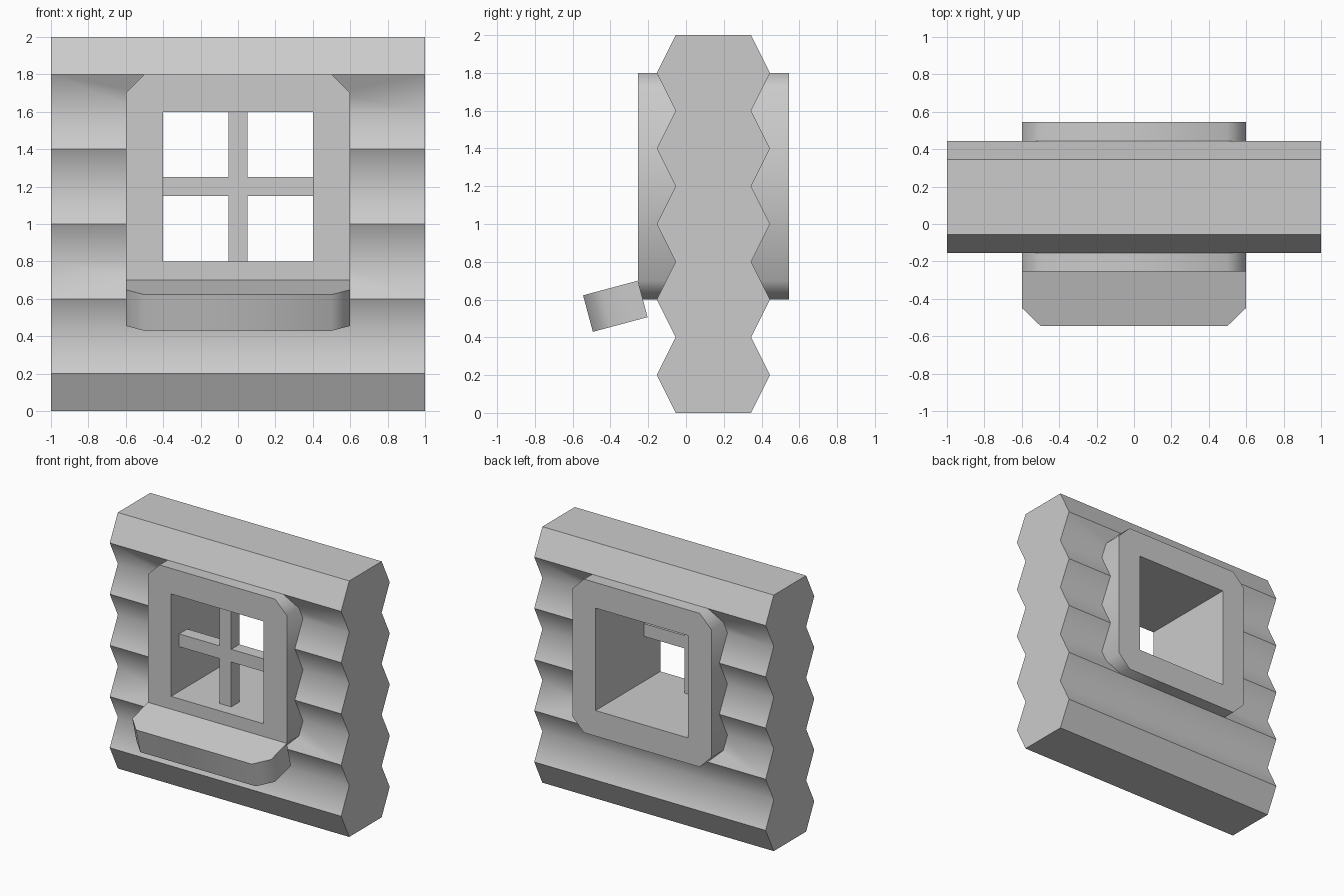
import bpy, bmesh, math
from mathutils import Matrix

if "Cube" in bpy.data.objects:
    bpy.data.objects.remove(bpy.data.objects["Cube"])


def prism(name, profile, place, start, end):
    """Extrude a 2D profile; place(u, v, w) maps it to xyz. Sides are smooth, except at sharp convex corners."""
    bm = bmesh.new()
    a = [bm.verts.new(place(u, v, start)) for u, v in profile]
    b = [bm.verts.new(place(u, v, end)) for u, v in profile]
    bm.faces.new(a)
    bm.faces.new(b[::-1])
    n = len(a)
    for i in range(n):
        j = (i + 1) % n
        bm.faces.new((a[j], a[i], b[i], b[j])).smooth = True
    bmesh.ops.recalc_face_normals(bm, faces=bm.faces)
    for e in bm.edges:
        e.smooth = e.calc_face_angle_signed() < math.radians(50)
    mesh = bpy.data.meshes.new(name)
    bm.to_mesh(mesh)
    bm.free()
    obj = bpy.data.objects.new(name, mesh)
    bpy.context.collection.objects.link(obj)
    return obj


def box(name, x, y, z):
    """Flat-shaded box from ranges."""
    bm = bmesh.new()
    size = [r[1] - r[0] for r in (x, y, z)]
    mid = [(r[0] + r[1]) / 2 for r in (x, y, z)]
    bmesh.ops.create_cube(bm, size=1, matrix=Matrix.Translation(mid) @ Matrix.Diagonal((*size, 1)))
    mesh = bpy.data.meshes.new(name)
    bm.to_mesh(mesh)
    bm.free()
    obj = bpy.data.objects.new(name, mesh)
    bpy.context.collection.objects.link(obj)
    return obj


def cut_opening(obj, half):
    """Cut a square hole through obj around the window centre."""
    cutter = box("opening_cutter", (-half, half), (-1, 1), (1.2 - half, 1.2 + half))
    cutter.hide_render = True
    mod = obj.modifiers.new("opening", 'BOOLEAN')
    mod.operation = 'DIFFERENCE'
    mod.solver = 'EXACT'
    mod.object = cutter
    bpy.context.view_layer.objects.active = obj
    bpy.ops.object.modifier_apply(modifier=mod.name)
    bpy.data.objects.remove(cutter)


MID = 0.145  # y of the wall's middle plane

# Log wall: zigzag section swept along x
steps = [(0.2 if i % 2 == 0 else 0.3, 0.2 * i) for i in range(11)]
section = [(MID + d, z) for d, z in steps] + [(MID - d, z) for d, z in reversed(steps)]
wall = prism("log_wall", section, lambda u, v, w: (w, u, v), -1, 1)
cut_opening(wall, 0.5)

# Window frame: chamfered square going through the wall
octagon = [(0.5, -0.6), (0.6, -0.5), (0.6, 0.5), (0.5, 0.6),
           (-0.5, 0.6), (-0.6, 0.5), (-0.6, -0.5), (-0.5, -0.6)]
frame = prism("window_frame", octagon, lambda u, v, w: (u, w, 1.2 + v), MID - 0.4, MID + 0.4)
cut_opening(frame, 0.4)

# Crossed glazing bars
box("vertical_bar", (-0.05, 0.05), (-0.155, -0.055), (0.8, 1.6))
box("horizontal_bar", (-0.4, 0.4), (-0.155, -0.055), (1.15, 1.25))

# Sloping sill with chamfered front corners, hung from its top back edge
tilt = Matrix.Translation((0, -0.255, 0.7)) @ Matrix.Rotation(math.radians(15), 4, 'X')
sill_plan = [(-0.6, 0), (-0.6, -0.2), (-0.5, -0.3), (0.5, -0.3), (0.6, -0.2), (0.6, 0)]
sill = prism("window_sill", sill_plan, lambda u, v, w: (u, v, w), -0.2, 0)
sill.data.transform(tilt)
